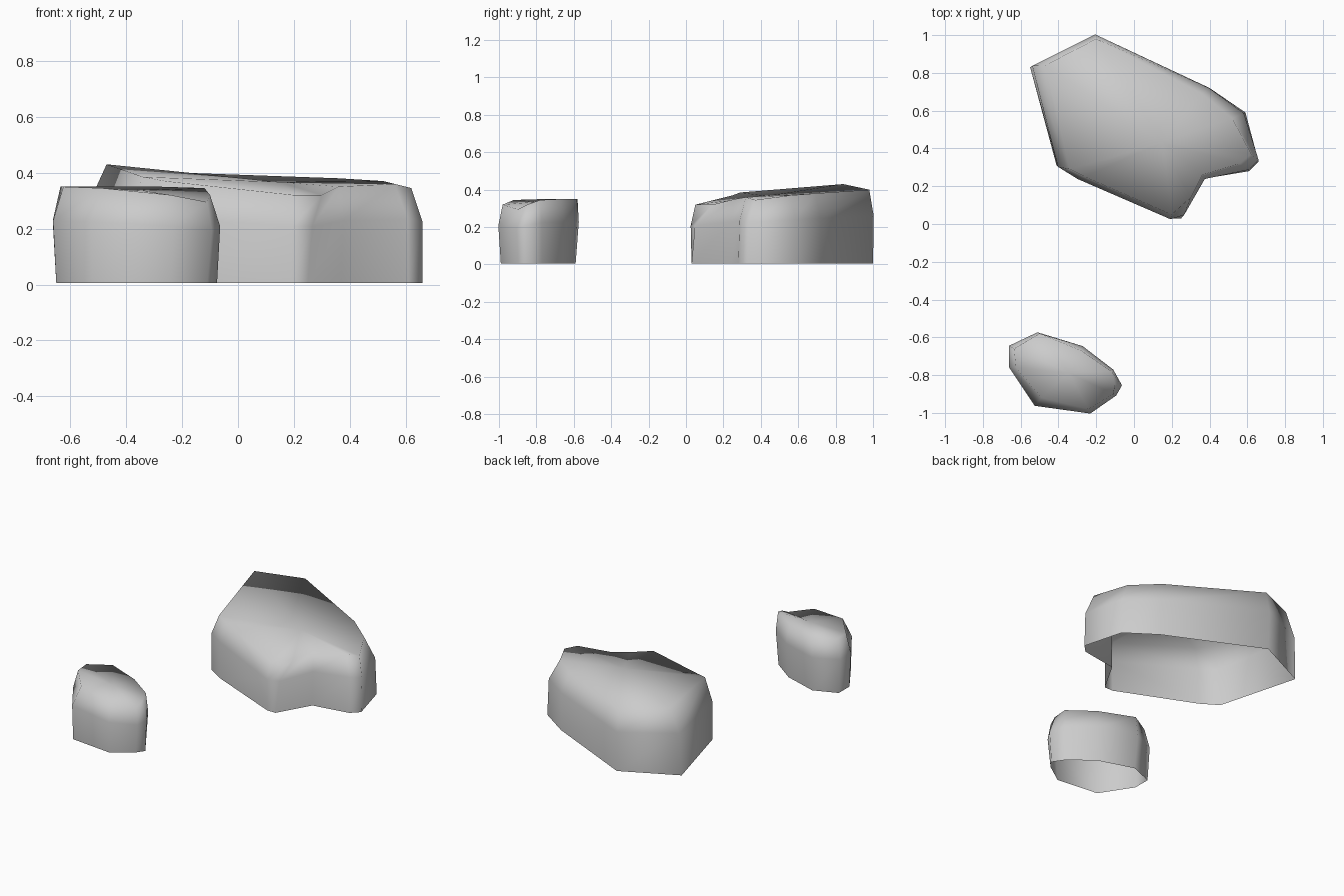
import bpy
import bmesh
from mathutils import Vector

cube = bpy.data.objects.get("Cube")
if cube:
    bpy.data.objects.remove(cube, do_unlink=True)

# One plain stone colour
stone = bpy.data.materials.new("stone grey")
stone.use_nodes = True
colour = (0.6, 0.6, 0.6, 1.0)
stone.diffuse_color = colour
stone.node_tree.nodes["Principled BSDF"].inputs["Base Color"].default_value = colour


def build_rock(name, columns, bulge):
    """Open-bottomed rock; each column is (foot x, foot y, top x, top y, top z)."""
    feet = [Vector((c[0], c[1], 0.005)) for c in columns]
    tops = [Vector(c[2:]) for c in columns]
    centre = sum(tops, Vector()) / len(tops)

    # Shoulder ring swells outward a little above mid height
    shoulders = []
    for foot, top in zip(feet, tops):
        p = foot.lerp(top, 0.25)
        out = Vector((p.x - centre.x, p.y - centre.y, 0)).normalized()
        p += out * bulge
        p.z = top.z * 0.65
        shoulders.append(p)

    bm = bmesh.new()
    rings = [[bm.verts.new(p) for p in ring] for ring in (feet, shoulders, tops)]
    count = len(columns)
    for low, high in zip(rings, rings[1:]):
        for i in range(count):
            j = (i + 1) % count
            bm.faces.new((low[i], low[j], high[j], high[i]))

    # Crown fans in to a middle point
    middle = bm.verts.new(centre)
    for i in range(count):
        bm.faces.new((rings[2][i], rings[2][(i + 1) % count], middle))
    for face in bm.faces:
        face.smooth = True

    mesh = bpy.data.meshes.new(name)
    bm.to_mesh(mesh)
    bm.free()
    mesh.materials.append(stone)
    rock = bpy.data.objects.new(name, mesh)
    bpy.context.collection.objects.link(rock)
    return rock


# Columns run counter-clockwise from the front
build_rock("large_rock", [
    (0.19, 0.03, 0.20, 0.05, 0.32),
    (0.25, 0.03, 0.30, 0.14, 0.32),
    (0.37, 0.24, 0.36, 0.26, 0.35),
    (0.61, 0.28, 0.56, 0.32, 0.36),
    (0.66, 0.33, 0.62, 0.37, 0.345),
    (0.59, 0.59, 0.52, 0.56, 0.37),
    (0.40, 0.72, 0.36, 0.69, 0.38),
    (-0.20, 1.00, -0.20, 0.98, 0.40),
    (-0.55, 0.83, -0.47, 0.84, 0.43),
    (-0.41, 0.31, -0.34, 0.29, 0.385),
    (-0.30, 0.24, -0.26, 0.25, 0.37),
], 0.01)

build_rock("small_rock", [
    (-0.24, -0.99, -0.24, -0.98, 0.32),
    (-0.11, -0.90, -0.11, -0.90, 0.295),
    (-0.075, -0.85, -0.10, -0.85, 0.32),
    (-0.13, -0.77, -0.12, -0.78, 0.345),
    (-0.28, -0.66, -0.28, -0.67, 0.35),
    (-0.50, -0.59, -0.50, -0.58, 0.35),
    (-0.65, -0.65, -0.635, -0.66, 0.35),
    (-0.65, -0.76, -0.625, -0.76, 0.35),
    (-0.52, -0.96, -0.49, -0.92, 0.345),
], 0.018)
